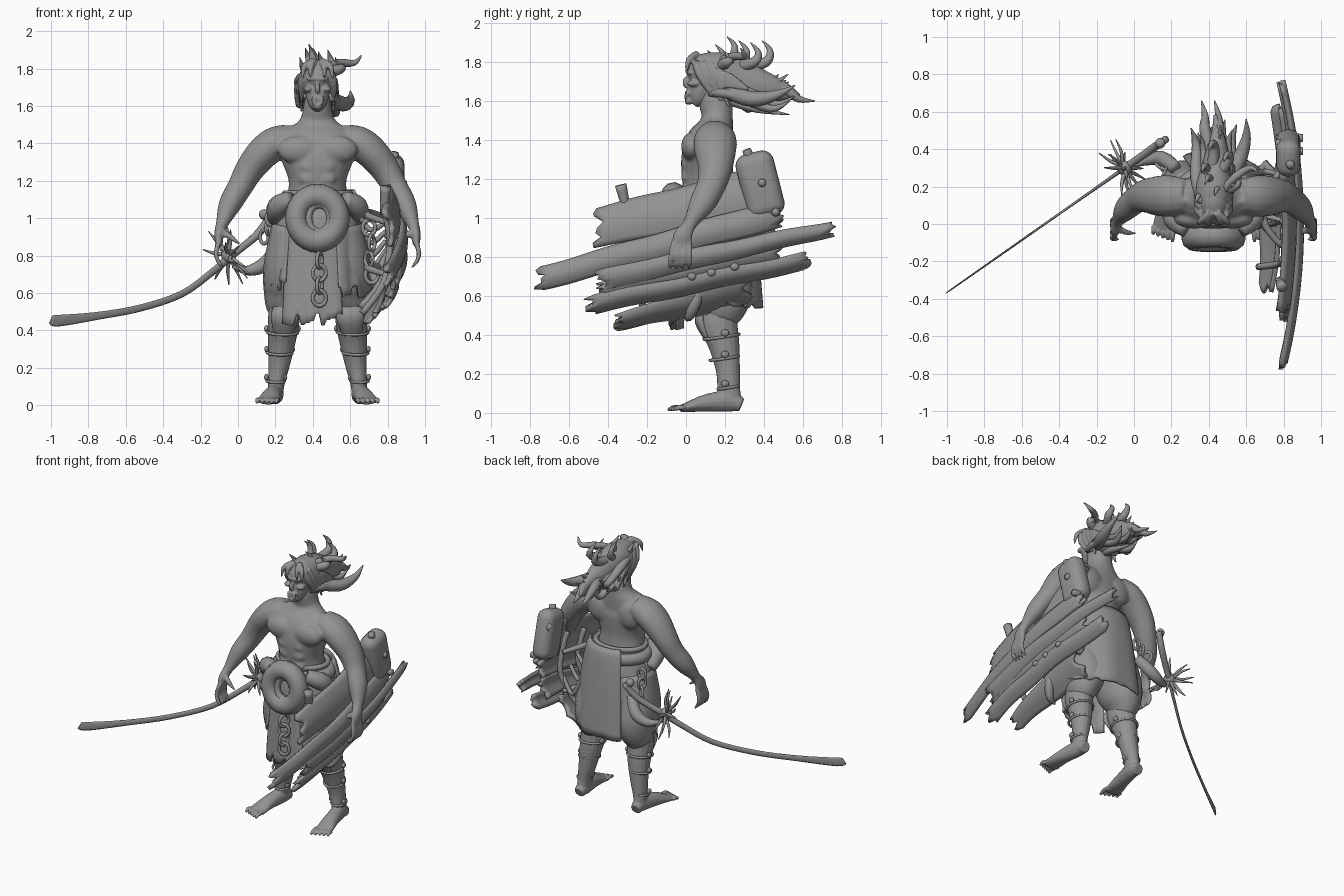
import bpy, bmesh, math, random
from mathutils import Vector

random.seed(7)
old = bpy.data.objects.get("Cube")
if old:
    bpy.data.objects.remove(old, do_unlink=True)

grey = bpy.data.materials.new("clay grey")
grey.use_nodes = True
grey.diffuse_color = (0.29, 0.29, 0.29, 1)
grey.node_tree.nodes["Principled BSDF"].inputs["Base Color"].default_value = (0.29, 0.29, 0.29, 1)
MID = 0.425  # centre line of the figure


def finish(ob, name):
    ob.name = name
    ob.data.materials.clear()
    ob.data.materials.append(grey)
    ob.data.shade_smooth()
    return ob


def from_bmesh(bm, name):
    bmesh.ops.recalc_face_normals(bm, faces=bm.faces)
    me = bpy.data.meshes.new(name)
    bm.to_mesh(me)
    bm.free()
    ob = bpy.data.objects.new(name, me)
    bpy.context.collection.objects.link(ob)
    return finish(ob, name)


def tube(name, rows, ref=(1, 0, 0), sides=12, steps=4, flip=False):
    """Loft through rows of (x, y, z, radius along ref, other radius)."""
    rows = [tuple(r) + (r[3],) * (5 - len(r)) for r in rows]
    if flip:
        rows = [(2 * MID - r[0],) + r[1:] for r in rows]
    fine = []
    for i in range(len(rows) - 1):
        p = [rows[min(max(i + k, 0), len(rows) - 1)] for k in (-1, 0, 1, 2)]
        for s in range(steps):
            t = s / steps
            fine.append([b + 0.5 * t * (c - a + t * (2*a - 5*b + 4*c - d + t * (3*(b - c) + d - a)))
                         for a, b, c, d in zip(*p)])
    fine.append(rows[-1])
    pts = [Vector(r[:3]) for r in fine]
    bm, rings = bmesh.new(), []
    for i, p in enumerate(pts):
        t = (pts[min(i + 1, len(pts) - 1)] - pts[max(i - 1, 0)]).normalized()
        u = Vector(ref) - t * t.dot(Vector(ref))
        u.normalize()
        v = t.cross(u)
        ra, rb = max(fine[i][3], 0.001), max(fine[i][4], 0.001)
        rings.append([bm.verts.new(p + u * ra * math.cos(k * math.tau / sides)
                                   + v * rb * math.sin(k * math.tau / sides)) for k in range(sides)])
    for a, b in zip(rings, rings[1:]):
        for k in range(sides):
            bm.faces.new((a[k], a[k - 1], b[k - 1], b[k]))
    bm.faces.new(rings[0])
    bm.faces.new(rings[-1])
    return from_bmesh(bm, name)


def ball(name, loc, size, rot=(0, 0, 0)):
    bpy.ops.mesh.primitive_uv_sphere_add(segments=20, ring_count=12, radius=1, location=loc, rotation=rot)
    bpy.context.object.scale = size
    return finish(bpy.context.object, name)


def ring(name, loc, major, minor, scale=(1, 1, 1), rot=(0, 0, 0)):
    bpy.ops.mesh.primitive_torus_add(location=loc, rotation=rot, major_radius=major, minor_radius=minor,
                                     major_segments=28, minor_segments=10)
    bpy.context.object.scale = scale
    return finish(bpy.context.object, name)


def fuse(name, parts, voxel, rounds):
    """Join parts and melt them into one skin."""
    bpy.ops.object.select_all(action="DESELECT")
    for p in parts:
        p.select_set(True)
    bpy.context.view_layer.objects.active = parts[0]
    bpy.ops.object.join()
    ob = finish(bpy.context.object, name)
    m = ob.modifiers.new("skin", "REMESH")
    m.mode, m.voxel_size, m.use_smooth_shade = "VOXEL", voxel, True
    m = ob.modifiers.new("soften", "SMOOTH")
    m.factor, m.iterations = 0.5, rounds


def sheet(name, point, nu, nv, thick):
    """Grid surface from point(u, v), given thickness."""
    bm = bmesh.new()
    g = [[bm.verts.new(point(i / nu, j / nv)) for j in range(nv + 1)] for i in range(nu + 1)]
    for i in range(nu):
        for j in range(nv):
            bm.faces.new((g[i][j], g[i + 1][j], g[i + 1][j + 1], g[i][j + 1]))
    ob = from_bmesh(bm, name)
    m = ob.modifiers.new("thickness", "SOLIDIFY")
    m.thickness, m.offset = thick, 0
    bpy.ops.object.select_all(action="DESELECT")
    ob.select_set(True)
    bpy.context.view_layer.objects.active = ob
    bpy.ops.object.shade_smooth_by_angle(angle=math.radians(40))


# Torso with arms and chest muscles
body = [tube("torso", [(MID, .14, .95, .19, .14), (MID, .12, 1.1, .165, .13), (MID, .11, 1.2, .155, .13),
                       (MID, .11, 1.3, .19, .135), (MID, .125, 1.39, .23, .125), (MID, .15, 1.46, .19, .095),
                       (MID, .16, 1.52, .1, .08), (MID, .15, 1.6, .075, .085), (MID, .13, 1.7, .06)], sides=24)]
for f in (False, True):
    s = 1 if f else -1
    body.append(tube("arm", [(.28, .15, 1.43, .09, .075), (.2, .15, 1.4, .11, .09), (.13, .15, 1.345, .108, .088),
                             (.062, .15, 1.26, .09, .078), (.012, .13, 1.17, .075, .068), (-.045, .08, 1.07, .066, .06),
                             (-.085, .02, .97, .036, .034), (-.103, -.015, .91, .05, .025), (-.1, -.025, .86, .048, .02)],
                     (0, 1, 0), 16, flip=f))
    for k in range(4):
        y = .022 - .033 * k
        body.append(tube("finger", [(-.1, y * .8, .88, .016), (-.118, y, .81, .014), (-.1, y - .004, .76, .012),
                                    (-.075, y - .006, .735, .006)], (0, 1, 0), 8, flip=f))
    body.append(tube("thumb", [(-.09, -.02, .93, .02), (-.04, -.045, .9, .017), (.01, -.05, .86, .008)], (0, 1, 0), 8, flip=f))
    body.append(ball("pec", (MID + s * .1, .03, 1.365), (.115, .055, .075)))
    body.append(ball("shoulder_blade", (MID + s * .11, .2, 1.37), (.1, .05, .1)))
    body.append(tube("collar", [(MID, .1, 1.48, .02), (MID + s * .2, .13, 1.47, .025)], (0, 0, 1)))
    for z in (1.14, 1.21, 1.275):
        body.append(ball("abdomen", (MID + s * .045, .01, z), (.055, .035, .042)))
fuse("body_skin", body, .009, 6)

# Head with gaunt face
head = [tube("jaw", [(MID, .11, 1.72, .07, .09), (MID, .08, 1.66, .064, .075), (MID, .055, 1.61, .048, .05),
                     (MID, .035, 1.585, .025, .025)]),
        ball("skull", (MID, .13, 1.75), (.09, .125, .1)),
        ball("brow", (MID, .025, 1.745), (.06, .025, .014)),
        ball("nose", (MID, .0, 1.695), (.014, .018, .03)),
        ball("mouth", (MID, .02, 1.64), (.036, .022, .022)),
        ball("chin", (MID, .015, 1.6), (.028, .022, .02))]
for s in (-1, 1):
    head.append(ball("cheek", (MID + s * .05, .04, 1.69), (.025, .035, .018)))
    head.append(tube("ear", [(MID + s * .075, .13, 1.7, .012, .04), (MID + s * .1, .2, 1.71, .01, .045),
                             (MID + s * .11, .32, 1.66, .005, .01)]))
    for y, z in ((.07, 1.62), (.11, 1.6), (.15, 1.57)):
        head.append(tube("side_hair", [(MID + s * .06, y - .02, 1.8, .022), (MID + s * .085, y + .01, 1.72, .022),
                                       (MID + s * .085, y + .07, z, .006)]))
    for k in (1, 2):
        head.append(tube("tusk", [(MID + s * .013 * k, .0, 1.655, .006), (MID + s * .014 * k, -.004, 1.61, .005)], sides=6))
        head.append(tube("fringe", [(MID + s * .02, .06, 1.84, .02), (MID + s * .035 * k, .015, 1.81, .016),
                                    (MID + s * .04 * k, .0, 1.765 - .01 * k, .005)]))
fuse("head", head, .006, 2)

# Windswept hair: main mass, trailing locks and upright horn-like tufts
tube("hair_mass", [(MID, .08, 1.79, .07, .06), (MID, .17, 1.75, .1, .11), (MID + .01, .27, 1.7, .085, .12),
                   (MID + .02, .4, 1.67, .06, .085), (MID + .02, .5, 1.65, .03, .05), (MID + .01, .58, 1.62, .01, .015)], sides=14)
for k in range(20):
    a = random.uniform(-1, 1)
    z, e = random.uniform(1.64, 1.82), random.uniform(.36, .56)
    x1, z1 = MID + a * .1, 1.65 + (z - 1.72) * .8 + random.uniform(-.03, .03)
    tube("hair_lock", [(MID + a * .07, .12, z, .025), (MID + a * .1, .25, z - .02, .032, .026),
                       (x1, .7 * e + .06, z1 - .02, .024, .02), (x1 + a * .03, e, z1 + .02, .003)], sides=8)
for x, y, z in [(.36, .28, 1.91), (.4, .4, 1.91), (.43, .16, 1.89), (.33, .12, 1.86), (.48, .34, 1.9), (.52, .2, 1.86),
                (.38, .22, 1.93)]:
    tube("hair_tuft", [(MID + (x - MID) * .3, y * .6 + .05, 1.77, .035), (x + .03, y + .01, 1.8, .026),
                       (x + .015, y + .03, z - .05, .016), (x, y - .01, z, .002)], sides=8)
for x in (.38, .45):
    tube("trailing_tip", [(MID, .35, 1.67, .035), (x, .5, 1.66, .03), (x, .58, 1.61, .018), (x - .02, .66, 1.6, .003)])
tube("side_horn", [(.46, .16, 1.8, .02), (.54, .25, 1.83, .022), (.62, .3, 1.83, .016), (.66, .28, 1.87, .003)], (0, 1, 0))
tube("low_horn", [(.48, .2, 1.65, .035), (.56, .34, 1.61, .04), (.6, .46, 1.63, .025), (.6, .56, 1.68, .003)])
tube("nape_lock", [(MID, .2, 1.62, .035), (.46, .36, 1.56, .02), (.45, .53, 1.53, .003)])

# Trousers, shins, wraps and bare feet
tube("hips", [(MID, .14, 1.13, .17, .13), (MID, .14, 1.0, .22, .16), (MID, .15, .85, .25, .17), (MID, .16, .7, .2, .14)], sides=24)
for f in (False, True):
    side = "left" if f else "right"
    mir = lambda x: 2 * MID - x if f else x
    tube(side + "_trouser", [(.31, .14, .95, .13, .15), (.275, .15, .75, .137, .17), (.265, .18, .62, .13, .165),
                             (.25, .18, .53, .105, .13), (.25, .17, .47, .07, .09)], sides=18, flip=f)
    leg = [tube(side + "_shin", [(.25, .16, .55, .08, .1), (.245, .165, .46, .085, .1), (.235, .195, .35, .075, .08),
                                 (.22, .215, .22, .058, .062), (.205, .22, .12, .045, .058), (.2, .23, .04, .04, .06)], sides=16, flip=f),
           tube("foot", [(.2, .285, .04, .035, .035), (.2, .22, .06, .045, .055), (.18, .1, .05, .05, .045),
                         (.165, .01, .03, .06, .026), (.16, -.03, .022, .056, .018)], sides=14, flip=f)]
    for k in range(5):
        x = .212 - .026 * k
        leg.append(tube("toe", [(x, -.01, .025, .014), (x - .004, -.06 + .006 * k, .028, .013),
                                (x - .006, -.095 + .01 * k, .014, .008)], sides=8, flip=f))
    fuse(side + "_lower_leg", leg, .005, 1)
    tube(side + "_knee_guard", [(.25, .09, .53, .06, .02), (.25, .075, .47, .075, .03), (.24, .115, .38, .05, .02)], flip=f)
    for z, r in ((.13, .05), (.28, .07), (.39, .086)):
        c = .2 + (z - .12) * .14
        ring(side + "_wrap", (mir(c), .215 - (z - .14) * .13, z), r, .008, (.96, 1.06, 1), (.15, 0, .15))
        for k in (-1, 1):
            ball(side + "_wrap_knot", (mir(c) + k * r, .2, z + .02), (.012, .02, .018))

# Belt, hip rolls, waist ring and hanging chain
ring("belt", (MID, .14, 1.07), .2, .04, (.95, .75, 1))
ring("belt_rope", (MID, .13, 1.13), .175, .018, (1, .78, 1))
for s in (-1, 1):
    tube("hip_roll", [(MID + s * .14, -.03, 1.1, .045), (MID + s * .21, .03, 1.06, .06), (MID + s * .225, .12, .99, .04)], (0, 1, 0))
ring("waist_ring", (MID, -.075, 1.0), .116, .062, (.97, 1.04, 1.05), (math.pi / 2 - .1, 0, 0))
ring("waist_ring_rim", (MID + .01, -.09, 1.0), .068, .024, (.85, 1.2, 1), (math.pi / 2 - .1, 0, 0))
for k in range(4):
    ring("chain_link", (MID + .01, -.1, .775 - .067 * k), .036, .01, (1, 1.15, 1), (math.pi / 2, 0, .25 if k % 2 else 1.2))


# Ragged skirt panels: angles in degrees around the hips
def skirt(name, a0, a1, top, bottom, flare, rag):
    jag = [random.uniform(-rag, rag) for _ in range(13)]
    def point(u, v):
        a = math.radians(a0 + (a1 - a0) * u)
        w = .2 + flare * v ** .6 + .006 * math.sin(u * 15) * v
        z = top + (bottom - top) * v + jag[int(u * 12)] * v ** 6
        return MID + w * math.cos(a), .14 + w * .84 * math.sin(a), z
    sheet(name, point, 24, 14, .014)


skirt("front_cloth", 225, 300, 1.05, .46, .06, .04)
skirt("left_cloth", 295, 355, 1.05, .6, .065, .04)
skirt("right_cloth", 175, 230, 1.05, .64, .06, .03)
skirt("back_tail", 15, 122, 1.15, .55, .1, .015)


# Shield of broken planks, bowed outward along a sloping crest on the left side
def shell(y, z):
    d = z - .85 - .22 * y
    return .865 - (1.5 if d < 0 else .5) * d * d - .16 * y * y


def plank(y0, z0, y1, z1, w0, w1, lift):
    jag = [(random.uniform(0, .07), random.uniform(0, .05)) for _ in range(9)]
    def point(u, v):
        j = jag[round(v * 8)]
        y = y0 + j[0] * (1 - u) ** 4 + (y1 - y0) * u - j[1] * u ** 4
        k = (y - y0) / (y1 - y0)
        z = z0 + (z1 - z0) * k + (v - .5) * (w0 + (w1 - w0) * k) + .004 * math.sin(y * 13 + w0 * 60)
        return shell(y, z) + lift + .022 * math.sin(v * math.pi), y, z
    sheet("shield_plank", point, 22, 8, .026)


for row in [(-.48, .945, .46, 1.14, .19, .28, -.015), (-.78, .68, .5, 1.03, .11, .14, .01), (-.47, .68, .77, .95, .13, .06, .012),
            (-.53, .55, .65, .79, .09, .08, .015), (-.47, .62, .5, .83, .08, .13, -.005), (-.38, .465, .34, .64, .07, .16, -.005),
            (-.3, .79, .5, .96, .1, .12, -.015)]:
    plank(*row)
for y in (-.2, .02, .24):
    top = 1.07 + .25 * y
    tube("shield_rib", [(shell(y, z) - .045, y + .03 * math.sin(z * 9), z, .018)
                        for z in (.52 + .15 * y, .65, .85, top - .08, top)], (0, 1, 0))
for z in (.7, .98):
    tube("shield_strap", [(.79, -.12, z, .015), (.7, .0, z + .03, .02), (.7, .15, z + .05, .02), (.78, .28, z + .03, .015)], (0, 0, 1))
for y, z in ((.03, .7), (.13, .72), (.25, .75)):
    ball("rivet", (shell(y, z) + .035, y, z), (.015, .022, .02))
tube("shield_peg", [(.78, -.3, 1.02, .02), (.79, -.335, 1.17, .03)])

# Studded pad on the upper back corner of the shield
bpy.ops.mesh.primitive_cube_add(size=1, location=(.825, .38, 1.17), rotation=(.25, 0, 0))
pad = finish(bpy.context.object, "shield_pad")
pad.scale = (.13, .2, .34)
bpy.ops.object.transform_apply(location=False, rotation=False, scale=True)
m = pad.modifiers.new("rounding", "BEVEL")
m.width, m.segments = .06, 5
for y, z in ((.39, 1.18), (.46, 1.03)):
    tube("pad_stud", [(.86, y, z, .026), (.903, y, z, .02)], (0, 1, 0), 8)
tube("pad_top_stud", [(.83, .33, 1.3, .028), (.84, .31, 1.35, .022)], sides=8)

# Straps, hooks and loops hanging between the hip and the shield
for k in range(4):
    y, z = .02 + .08 * k, 1.08 - .05 * k
    tube("hip_strap", [(.62, y, z, .014), (.7, y + .02, z - .14 - .02 * k, .016), (.79, y, z - .1, .012)], (0, 1, 0), 8)
for k in range(4):
    ring("hip_loop", (.7 + .015 * (k % 2), .0, .95 - .085 * k), .034, .01, (1, 1.2, 1), (math.pi / 2, 0, k * 1.1))
tube("hanging_hook", [(.7, .1, .75, .02), (.76, .06, .6, .03), (.73, .02, .5, .025), (.67, .0, .48, .006)], (0, 1, 0))


# Sword trailing from the right hip, with a spiked guard
def along(x, z, h, t):
    return x, .285 + (x + .07) * .7, z, h, t


tube("sword_blade", [along(-.04, .795, .022, .012), along(-.14, .71, .02, .009), along(-.3, .595, .019, .007),
                     along(-.52, .52, .019, .006), along(-.75, .478, .021, .005), along(-.96, .452, .031, .004),
                     along(-1, .46, .025, .002)], (0, 0, 1), 8)
tube("sword_handle", [along(-.05, .79, .022, .02), along(.03, .85, .02, .02), along(.11, .92, .022, .022),
                      along(.17, 1.01, .02, .02)], (0, 0, 1))
ball("sword_pommel", along(.14, 1.02, 0, 0)[:3], (.028, .028, .028))
hub, axis = Vector(along(-.05, .8, 0, 0)[:3]), Vector((-.7, -.5, -.5)).normalized()
side = axis.cross(Vector((0, 0, 1))).normalized()
rise = side.cross(axis)
ball("guard_hub", hub, (.04, .04, .04))
for k in range(16):
    a = k * math.tau / 16
    d = side * math.cos(a) + rise * math.sin(a)
    b = random.uniform(-.09, .09)
    p = [hub + d * r + axis * t for r, t in ((.02, 0), (.08, b * .7), (random.uniform(.13, .18), b))]
    tube("guard_spike", [(*p[0], .012), (*p[1], .01), (*p[2], .003)], axis, 6)
tube("hip_horn", [(.22, .3, .85, .035), (.15, .35, .76, .04), (.06, .34, .72, .028), (-.03, .3, .74, .006)], (0, 1, 0))
for k in range(3):
    ring("hilt_chain", (.18 - .02 * k, .24 + .03 * k, 1.0 - .05 * k), .03, .009, (1, 1.2, 1), (math.pi / 2, 0, k * 1.2))
